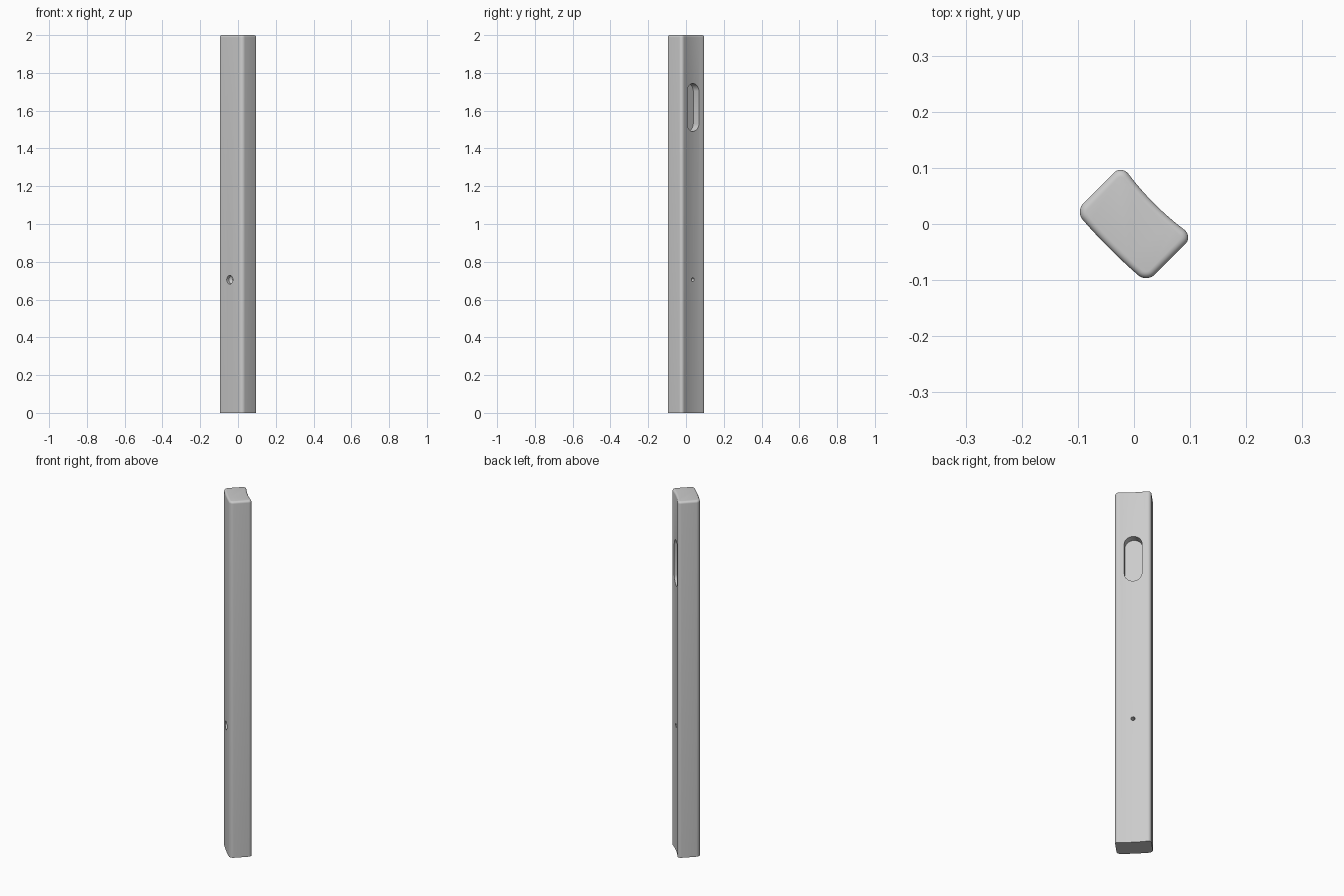
import bpy, bmesh, math
from mathutils import Matrix

if "Cube" in bpy.data.objects:
    bpy.data.objects.remove(bpy.data.objects["Cube"])

HU, HV, R, H = 0.09, 0.0585, 0.02, 2.0   # half length, half depth, corner radius, height
FILLET = 0.012


def bend(u, v):
    # bowed front face, hollow back face
    b = 0.004 + 0.004 * (v / HV + 1) / 2
    return (u, v - b * (1 - (u / HU) ** 2))


def profile(d):
    # rounded rectangle inset by d, with long sides subdivided for the bow
    pts, n = [], 6
    cu, cv, r = HU - R, HV - R, R - d
    for k, (su, sv) in enumerate([(1, 1), (-1, 1), (-1, -1), (1, -1)]):
        for i in range(n + 1):
            a = (k + i / n) * math.pi / 2
            pts.append((su * cu + r * math.cos(a), sv * cv + r * math.sin(a)))
        if k in (0, 2):
            for i in range(1, 12):
                pts.append((su * cu * (1 - i / 6), sv * (cv + r)))
    return [bend(*p) for p in pts]


def loft(name, rings):
    bm = bmesh.new()
    loops = [[bm.verts.new(p) for p in ring] for ring in rings]
    for a, b in zip(loops, loops[1:]):
        for i in range(len(a)):
            j = (i + 1) % len(a)
            bm.faces.new((a[i], a[j], b[j], b[i]))
    bm.faces.new(loops[0][::-1])
    bm.faces.new(loops[-1])
    bmesh.ops.recalc_face_normals(bm, faces=bm.faces)
    me = bpy.data.meshes.new(name)
    bm.to_mesh(me)
    bm.free()
    ob = bpy.data.objects.new(name, me)
    bpy.context.collection.objects.link(ob)
    return ob


def circle(r, v, z, half=0.0, n=32):
    # circle (or upright stadium) facing the depth axis
    pts = []
    for i in range(n):
        a = (i + 0.5) * 2 * math.pi / n
        s = math.sin(a)
        pts.append((r * math.cos(a), v, z + r * s + math.copysign(half, s)))
    return pts


# bar with rounded top edge and flat base
rings = [[(u, v, 0) for u, v in profile(0)]]
for i in range(6):
    a = i / 5 * math.pi / 2
    d, z = FILLET * (1 - math.cos(a)), H - FILLET + FILLET * math.sin(a)
    rings.append([(u, v, z) for u, v in profile(d)])
bar = loft("bar", rings)

# finger slot in the back, countersunk screw hole right through
slot = loft("slot_cutter", [circle(0.044, v, 1.617, 0.083) for v in (0.01, 0.1)])
hole = loft("hole_cutter", [circle(r, v, 0.705) for r, v in
                            ((0.023, -0.1), (0.023, -0.045), (0.0105, -0.03), (0.0105, 0.1))])
for c in (slot, hole):
    c.hide_render = True
    m = bar.modifiers.new(c.name, "BOOLEAN")
    m.operation, m.solver, m.object = "DIFFERENCE", "EXACT", c
bpy.context.view_layer.objects.active = bar
bar.select_set(True)
for m in list(bar.modifiers):
    bpy.ops.object.modifier_apply(modifier=m.name)
for c in (slot, hole):
    bpy.data.objects.remove(c)

# turn 45 degrees about the vertical and centre
bar.data.transform(Matrix.Rotation(-math.pi / 4, 4, "Z"))
xs = [v.co.x for v in bar.data.vertices]
ys = [v.co.y for v in bar.data.vertices]
bar.data.transform(Matrix.Translation((-(min(xs) + max(xs)) / 2, -(min(ys) + max(ys)) / 2, 0)))
bpy.ops.object.shade_smooth_by_angle(angle=math.radians(30))
